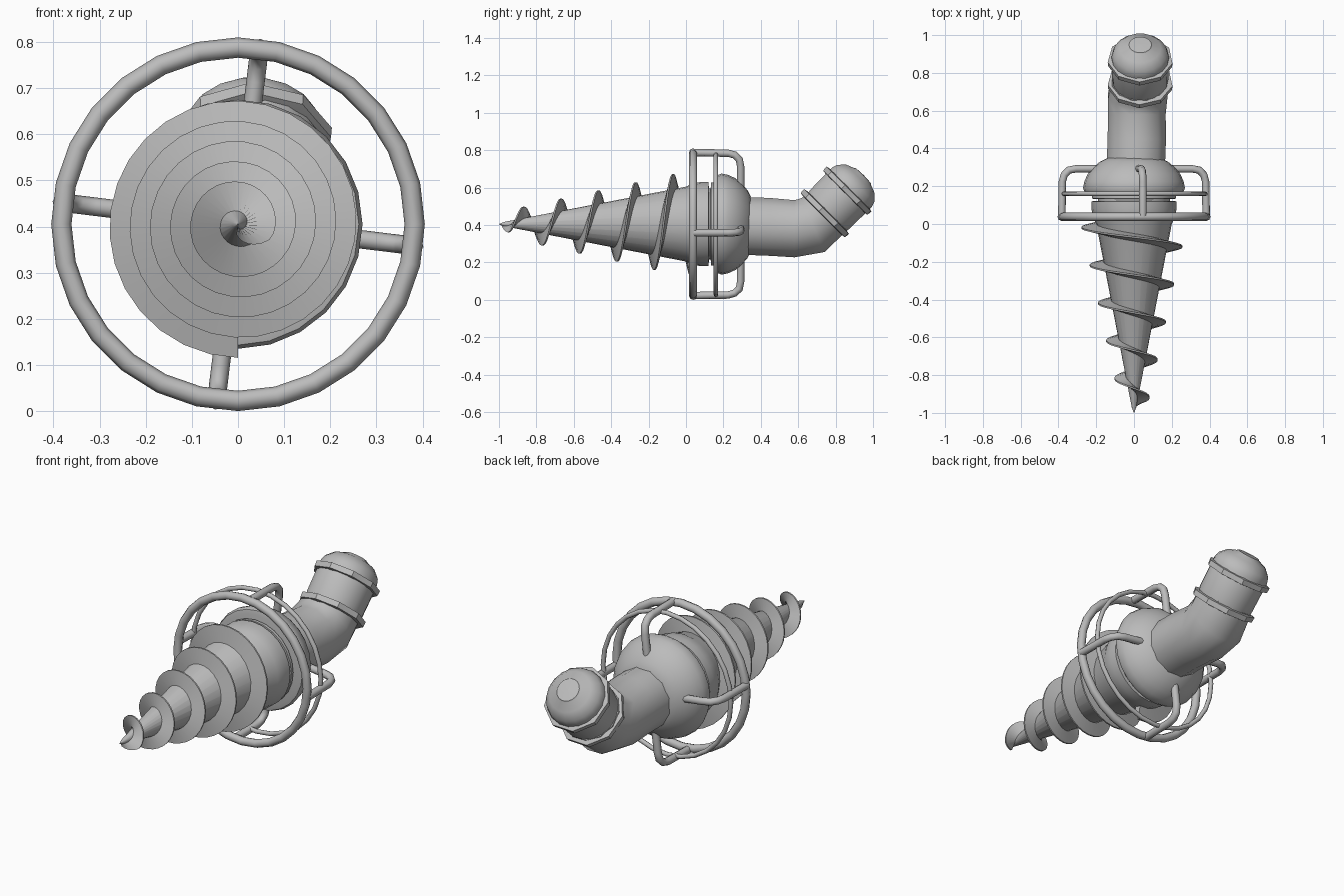
import bpy, bmesh
from math import sin, cos, pi, radians
from mathutils import Vector, Matrix

cube = bpy.data.objects.get("Cube")
if cube:
    bpy.data.objects.remove(cube)

AXIS_Z = 0.405          # height of the drill axis
TAU = 2 * pi

grey = bpy.data.materials.new("plain grey")
grey.use_nodes = True
grey.diffuse_color = (0.5, 0.5, 0.5, 1)
grey.node_tree.nodes["Principled BSDF"].inputs["Base Color"].default_value = (0.5, 0.5, 0.5, 1)


def finish(obj, angle):
    obj.data.materials.clear()
    obj.data.materials.append(grey)
    bpy.ops.object.select_all(action="DESELECT")
    obj.select_set(True)
    bpy.context.view_layer.objects.active = obj
    bpy.ops.object.shade_smooth_by_angle(angle=radians(angle))
    return obj


def loft(name, rings, angle=40):
    """Skin a list of equal point rings and cap both ends."""
    bm = bmesh.new()
    loops = [[bm.verts.new(p) for p in ring] for ring in rings]
    n = len(loops[0])
    for a, b in zip(loops, loops[1:]):
        for i in range(n):
            j = (i + 1) % n
            bm.faces.new((a[i], a[j], b[j], b[i]))
    bm.faces.new(loops[0])
    bm.faces.new(loops[-1])
    bmesh.ops.remove_doubles(bm, verts=bm.verts, dist=0.0005)
    bmesh.ops.recalc_face_normals(bm, faces=bm.faces)
    mesh = bpy.data.meshes.new(name)
    bm.to_mesh(mesh)
    bm.free()
    obj = bpy.data.objects.new(name, mesh)
    bpy.context.collection.objects.link(obj)
    return finish(obj, angle)


def section(center, u, v, r, sides, turn=0.0):
    return [center + r * (cos(TAU * i / sides + turn) * u + sin(TAU * i / sides + turn) * v)
            for i in range(sides)]


def lathe(name, profile, sides, origin, tilt=0.0, turn=0.0, angle=40):
    """Revolve (distance, radius) pairs around an axis pitched up from +y."""
    along = Vector((0, cos(tilt), sin(tilt)))
    up = Vector((0, -sin(tilt), cos(tilt)))
    side = Vector((1, 0, 0))
    return loft(name, [section(Vector(origin) + along * t, side, up, max(r, 0.001), sides, turn)
                       for t, r in profile], angle)


def torus(name, y, major, minor):
    bpy.ops.mesh.primitive_torus_add(location=(0, y, AXIS_Z), rotation=(pi / 2, 0, 0),
                                     major_radius=major, minor_radius=minor,
                                     major_segments=28, minor_segments=8)
    obj = bpy.context.object
    obj.name = name
    return finish(obj, 60)


drill_origin = (0, 0, AXIS_Z)

# Drill cone with its rolled rear edge
lathe("drill_cone", [(-1, 0), (-0.97, 0.012), (0, 0.2), (0.03, 0.216), (0.08, 0.225),
                     (0.12, 0.225), (0.122, 0.2)], 24, drill_origin, angle=30)
# Collar behind the cone
lathe("collar", [(0.11, 0.19), (0.132, 0.19), (0.134, 0.222), (0.15, 0.222),
                 (0.152, 0.2), (0.18, 0.2)], 24, drill_origin)
# Rounded hub
lathe("hub", [(0.165, 0.24), (0.17, 0.262), (0.19, 0.27), (0.225, 0.263), (0.265, 0.245),
              (0.3, 0.215), (0.33, 0.18), (0.35, 0.14), (0.355, 0.1)], 24, drill_origin, angle=50)

# Spiral blade, thick at the root and thin at the edge
START, END, PITCH, STEPS = -0.975, 0.03, 0.2, 150
blade = []
for s in range(STEPS + 1):
    y = START + (END - START) * s / STEPS
    theta = TAU * (y + 0.32) / PITCH
    out = Vector((cos(theta), 0, sin(theta)))
    root = max(0.2 * (y + 1) - 0.015, 0.002)
    edge = 0.283 + 0.219 * y
    edge = root + (edge - root) * min(1, 0.3 + (y - START) / 0.06)
    base = Vector((0, y, AXIS_Z))
    half = 0.014 + 0.01 * s / STEPS
    blade.append([base + out * root + Vector((0, -half, 0)),
                  base + out * edge + Vector((0, -0.004, 0)),
                  base + out * edge + Vector((0, 0.004, 0)),
                  base + out * root + Vector((0, half, 0))])
loft("spiral_blade", blade, 40)

# Guard cage: two hoops and four bent bars
torus("guard_front_hoop", 0.038, 0.383, 0.022)
torus("guard_thin_hoop", 0.16, 0.378, 0.012)
bar_path = [(0.385, 0.04, 0), (0.382, 0.225, 0), (0.372, 0.26, 30), (0.348, 0.285, 60),
            (0.31, 0.292, 90), (0.19, 0.292, 90)]
for k in range(4):
    a = radians(83 + 90 * k)
    out = Vector((cos(a), 0, sin(a)))
    across = Vector((-sin(a), 0, cos(a)))
    back = Vector((0, 1, 0))
    rings = []
    for r, y, bend in bar_path:
        b = radians(bend)
        normal = out * cos(b) + back * sin(b)
        rings.append(section(Vector((0, y, AXIS_Z)) + out * r, normal, across, 0.02, 8))
    loft("guard_bar_%d" % (k + 1), rings, 60)

# Bent arm behind the hub
TILT = pi / 4
arm_path = [(0.01, 0.32, 0.395, 0, 0.16), (0.015, 0.45, 0.39, 0, 0.16),
            (0.015, 0.58, 0.38, 0, 0.158), (0.02, 0.68, 0.4, 0.4, 0.162),
            (0.03, 0.76, 0.475, TILT, 0.15)]
loft("arm", [section(Vector((x, y, z)), Vector((1, 0, 0)), Vector((0, -sin(t), cos(t))), r, 12, pi / 12)
             for x, y, z, t, r in arm_path], 50)

# Cuff, its two faceted bands and the domed end
cuff_origin = (0.033, 0.755, 0.47)
lathe("cuff_dome", [(-0.03, 0.14), (0.02, 0.15), (0.185, 0.152), (0.215, 0.143), (0.25, 0.11),
                    (0.268, 0.065), (0.274, 0.06), (0.277, 0)], 18, cuff_origin, TILT)
for name, t in (("cuff_front_band", -0.015), ("cuff_rear_band", 0.155)):
    lathe(name, [(t - 0.018, 0.145), (t - 0.014, 0.172), (t + 0.014, 0.174), (t + 0.02, 0.145)],
          9, cuff_origin, TILT, turn=0.2, angle=25)
